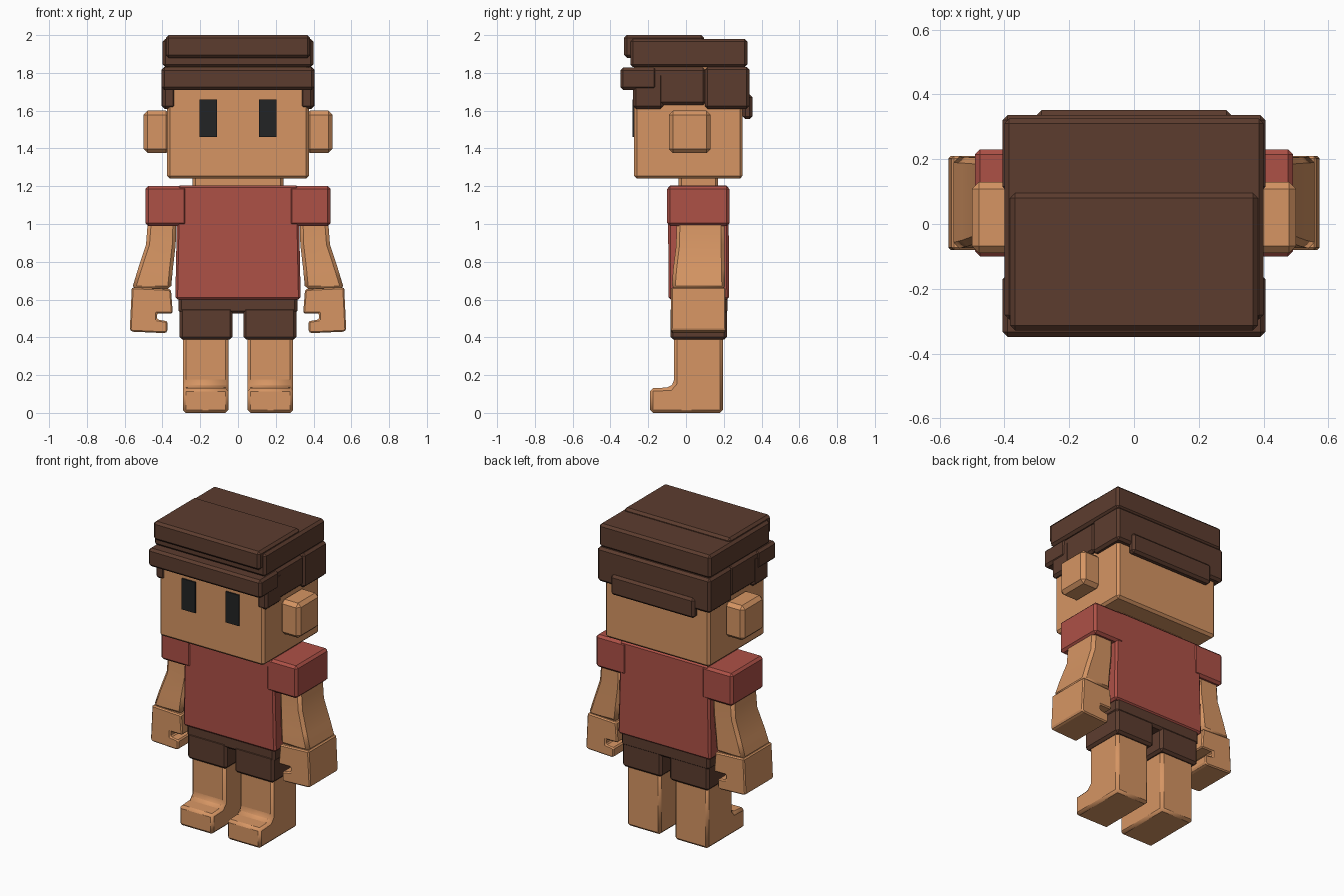
import bpy, bmesh

if "Cube" in bpy.data.objects:
    bpy.data.objects.remove(bpy.data.objects["Cube"])


def material(name, r, g, b):
    m = bpy.data.materials.new(name)
    m.diffuse_color = (r, g, b, 1)
    m.use_nodes = True
    m.node_tree.nodes["Principled BSDF"].inputs["Base Color"].default_value = m.diffuse_color
    return m


SKIN = material("skin", 0.67, 0.30, 0.125)
SHIRT = material("red_shirt", 0.42, 0.082, 0.062)
BROWN = material("dark_brown", 0.108, 0.046, 0.028)
BLACK = material("eye_black", 0.016, 0.017, 0.018)


def finish(name, bm, mat, bevel=0.015, mirror=False, angle=30):
    bmesh.ops.recalc_face_normals(bm, faces=bm.faces)
    me = bpy.data.meshes.new(name)
    bm.to_mesh(me)
    bm.free()
    me.materials.append(mat)
    ob = bpy.data.objects.new(name, me)
    bpy.context.collection.objects.link(ob)
    if bevel:
        b = ob.modifiers.new("chamfer", "BEVEL")
        b.width = bevel
        b.segments = 1
        b.limit_method = "ANGLE"
        b.angle_limit = 0.6
    if mirror:
        ob.modifiers.new("mirror", "MIRROR").use_axis[0] = True
    return ob


def loft(name, rings, mat, **kw):
    """Join stacked rings of points and cap both ends."""
    bm = bmesh.new()
    loops = [[bm.verts.new(p) for p in ring] for ring in rings]
    n = len(loops[0])
    for a, b in zip(loops, loops[1:]):
        for i in range(n):
            j = (i + 1) % n
            bm.faces.new((a[i], a[j], b[j], b[i]))
    bm.faces.new(loops[0])
    bm.faces.new(loops[-1])
    return finish(name, bm, mat, **kw)


def rect(x0, x1, y0, y1, z):
    return [(x0, y0, z), (x1, y0, z), (x1, y1, z), (x0, y1, z)]


def box(name, x, y, z, mat, **kw):
    return loft(name, [rect(*x, *y, z[0]), rect(*x, *y, z[1])], mat, **kw)


def smooth(ob, angle):
    bpy.ops.object.select_all(action="DESELECT")
    ob.select_set(True)
    bpy.context.view_layer.objects.active = ob
    bpy.ops.object.shade_smooth_by_angle(angle=angle)


# Head, neck, ears and eyes
box("head", (-.375, .375), (-.275, .30), (1.24, 1.86), SKIN)
box("neck", (-.24, .24), (-.04, .17), (1.15, 1.27), SKIN)
box("ears", (.36, .50), (-.09, .13), (1.375, 1.60), SKIN, bevel=.022, mirror=True)
box("eyes", (.11, .205), (-.284, -.275), (1.46, 1.66), BLACK, bevel=0, mirror=True)

# Hair: crown, raised front slab, fringe, sides and back
box("hair_crown", (-.40, .40), (-.295, .325), (1.83, 1.98), BROWN)
box("hair_front_slab", (-.382, .382), (-.328, .095), (1.88, 2.0), BROWN)
box("hair_fringe", (-.405, .405), (-.348, -.155), (1.71, 1.828), BROWN)
box("hair_sideburns", (.33, .40), (-.28, -.12), (1.61, 1.80), BROWN, mirror=True)
box("hair_sides", (.33, .398), (-.20, .105), (1.63, 1.828), BROWN, mirror=True)
box("hair_back", (-.405, .405), (.10, .336), (1.61, 1.832), BROWN)
box("hair_nape", (-.30, .30), (.30, .352), (1.555, 1.685), BROWN)

# Shirt
loft("shirt_body", [rect(-.332, .332, -.093, .228, .60),
                    rect(-.32, .32, -.095, .225, 1.205)], SHIRT, bevel=.012)
box("sleeves", (.27, .49), (-.10, .23), (.99, 1.20), SHIRT, mirror=True)

# Shorts
box("shorts_hips", (-.315, .315), (-.08, .22), (.525, .65), BROWN)
box("shorts_legs", (.028, .31), (-.083, .217), (.388, .56), BROWN, mirror=True)

# Legs with feet: a side profile swept across the width
leg = [(.195, .005), (.195, .45), (-.063, .45), (-.063, .165),
       (-.085, .14), (-.19, .135), (-.19, .005)]
legs = loft("legs_and_feet", [[(x, y, z - .005) for y, z in leg] for x in (.05, .292)],
            SKIN, bevel=.016, mirror=True)
smooth(legs, 0.6)

# Arms: tapered sections flaring outward
arms = loft("arms", [rect(.325, .475, -.05, .203, 1.05),
                     rect(.33, .487, -.052, .203, .89),
                     rect(.345, .53, -.068, .206, .76),
                     rect(.355, .562, -.076, .208, .655)],
            SKIN, bevel=.018, mirror=True)
smooth(arms, 0.6)

# Hands: a C shaped profile with a grip slot
hand = [(.355, .655), (.562, .665), (.573, .44), (.562, .43), (.385, .422),
        (.373, .432), (.373, .485), (.43, .495), (.43, .527), (.345, .527)]
box_hand = loft("hands", [[(x, y, z) for x, z in hand] for y in (-.08, .21)],
                SKIN, bevel=.008, mirror=True)
